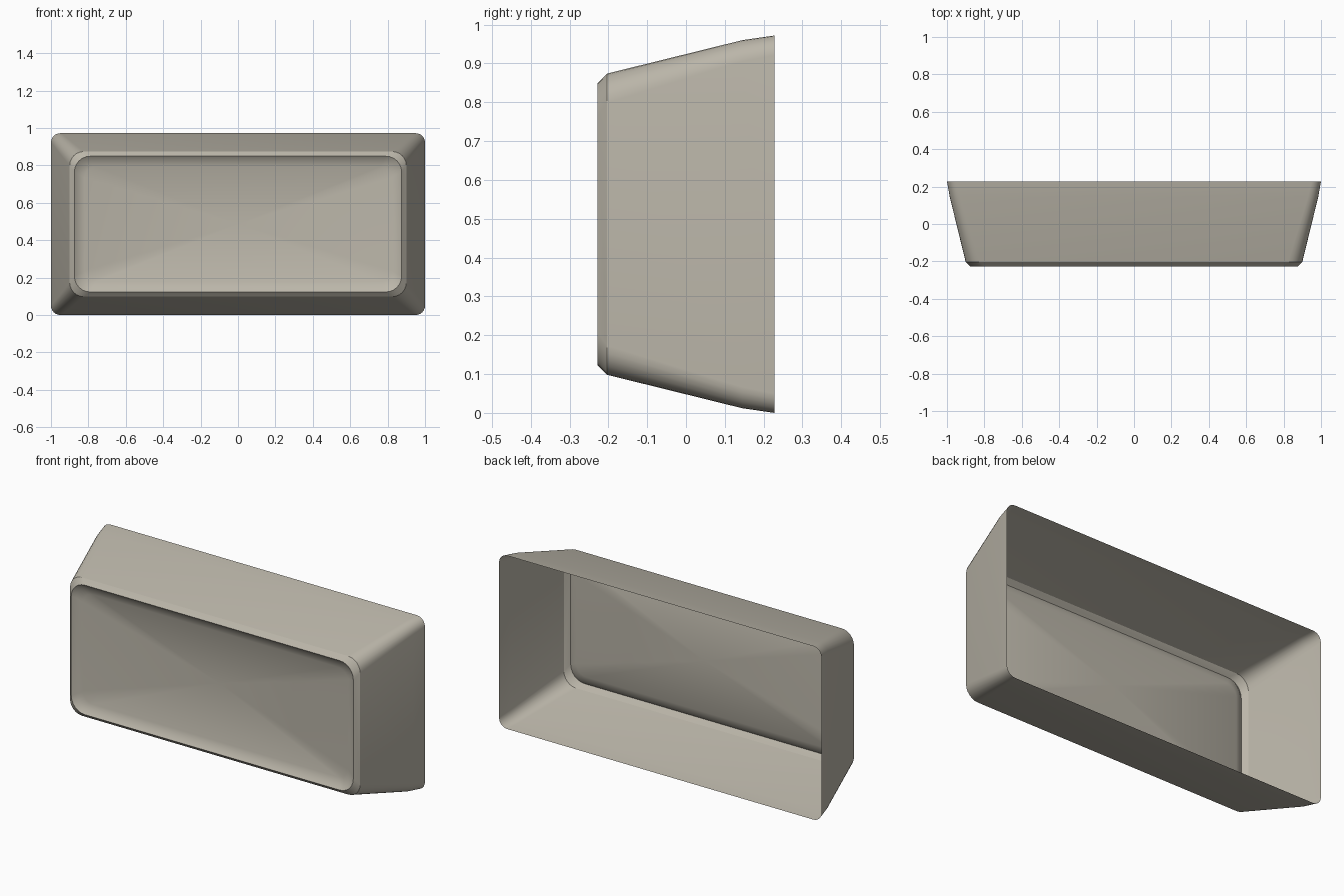
import bpy, bmesh, math

if "Cube" in bpy.data.objects:
    bpy.data.objects.remove(bpy.data.objects["Cube"], do_unlink=True)

# Single warm stone colour
stone = bpy.data.materials.new("warm_stone")
stone.use_nodes = True
colour = (0.50, 0.47, 0.40, 1)
stone.diffuse_color = colour
stone.node_tree.nodes["Principled BSDF"].inputs["Base Color"].default_value = colour

MID_Z = 0.486
STEPS = 6


def rounded_ring(bm, half_x, half_z, y, radius):
    """Loop of vertices around a rounded rectangle facing the front."""
    ring = []
    for quarter, (sx, sz) in enumerate([(1, 1), (-1, 1), (-1, -1), (1, -1)]):
        for i in range(STEPS + 1):
            a = math.pi / 2 * (quarter + i / STEPS)
            x = sx * (half_x - radius) + radius * math.cos(a)
            z = MID_Z + sz * (half_z - radius) + radius * math.sin(a)
            ring.append(bm.verts.new((x, y, z)))
    return ring


def bridge(bm, outer, inner):
    for i in range(len(outer)):
        j = (i + 1) % len(outer)
        bm.faces.new((outer[i], outer[j], inner[j], inner[i]))


bm = bmesh.new()
# Open back rim, tapered wall, front chamfer, then the dished front panel
sections = [
    (1.0, 0.486, 0.228, 0.05),
    (0.985, 0.474, 0.145, 0.055),
    (0.90, 0.388, -0.203, 0.075),
    (0.875, 0.363, -0.228, 0.085),
    (0.855, 0.343, -0.212, 0.075),
    (0.82, 0.308, -0.200, 0.06),
]
rings = [rounded_ring(bm, *s) for s in sections]
for outer, inner in zip(rings, rings[1:]):
    bridge(bm, outer, inner)

# Shallow centre of the dish
centre = bm.verts.new((0, -0.165, MID_Z))
last = rings[-1]
for i in range(len(last)):
    bm.faces.new((last[i], last[(i + 1) % len(last)], centre))
bmesh.ops.recalc_face_normals(bm, faces=bm.faces)
if sum(f.normal.y * f.calc_area() for f in bm.faces) > 0:
    bmesh.ops.reverse_faces(bm, faces=bm.faces)

mesh = bpy.data.meshes.new("tapered_shell")
bm.to_mesh(mesh)
bm.free()
mesh.materials.append(stone)
shell = bpy.data.objects.new("tapered_shell", mesh)
bpy.context.collection.objects.link(shell)

bpy.context.view_layer.objects.active = shell
shell.select_set(True)
bpy.ops.object.shade_smooth_by_angle(angle=math.radians(30))
